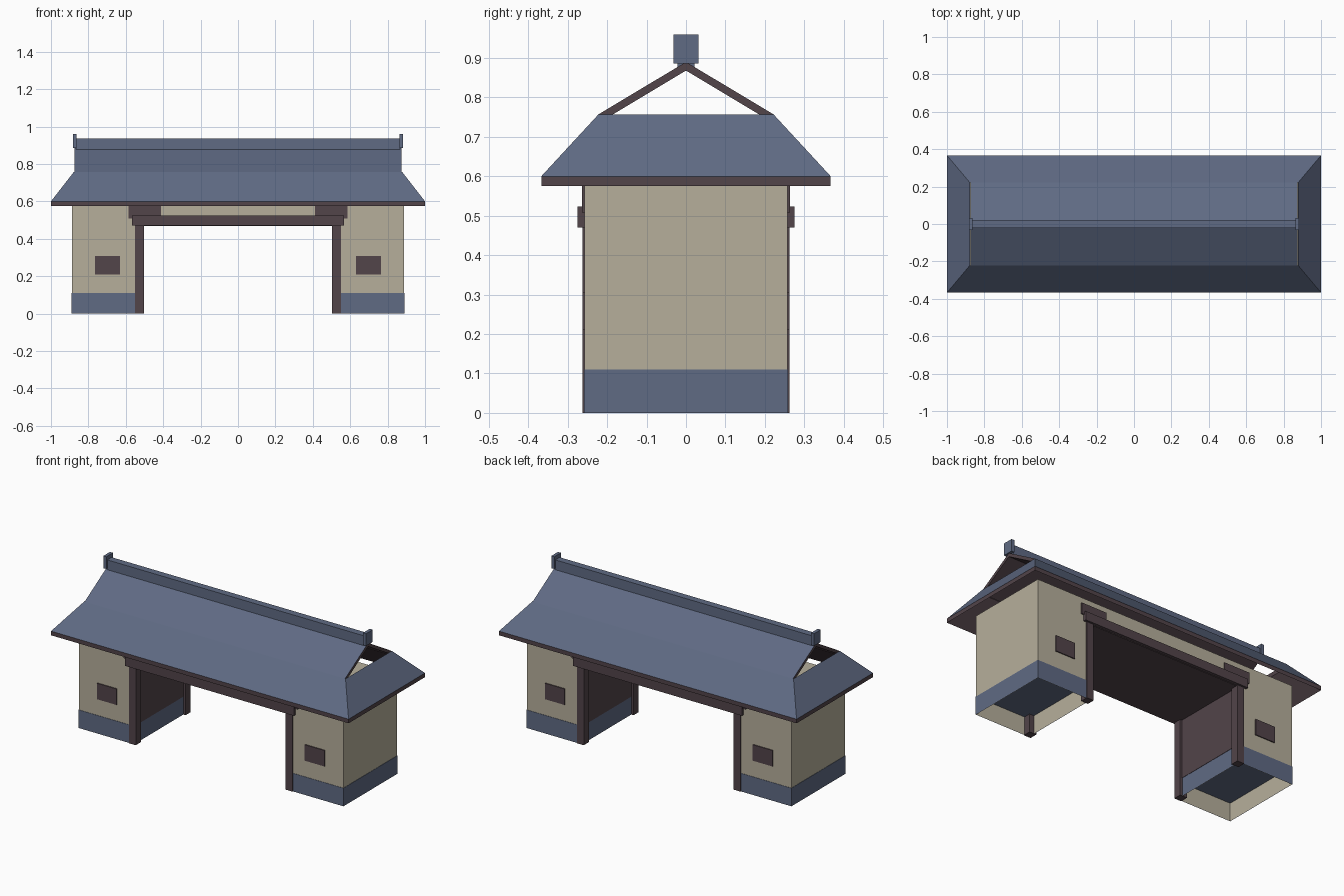
import bpy, bmesh

if "Cube" in bpy.data.objects:
    bpy.data.objects.remove(bpy.data.objects["Cube"])


def mat(name, rgb):
    m = bpy.data.materials.new(name)
    m.diffuse_color = (*rgb, 1)
    m.use_nodes = True
    m.node_tree.nodes["Principled BSDF"].inputs["Base Color"].default_value = m.diffuse_color
    return m


TILE = mat("blue_tile", (0.115, 0.145, 0.23))
PLASTER = mat("plaster", (0.47, 0.43, 0.33))
WOOD = mat("dark_wood", (0.085, 0.058, 0.068))


def finish(name, bm, *mats):
    bmesh.ops.recalc_face_normals(bm, faces=bm.faces)
    me = bpy.data.meshes.new(name)
    bm.to_mesh(me)
    bm.free()
    for m in mats:
        me.materials.append(m)
    ob = bpy.data.objects.new(name, me)
    bpy.context.collection.objects.link(ob)
    return ob


def box(name, x, y, z, m, open_bottom=False):
    x, y, z = sorted(x), sorted(y), sorted(z)
    bm = bmesh.new()
    bmesh.ops.create_cube(bm, size=1)
    for v in bm.verts:
        v.co = [r[0] + (c + 0.5) * (r[1] - r[0]) for r, c in zip((x, y, z), v.co)]
    bmesh.ops.recalc_face_normals(bm, faces=bm.faces)
    if open_bottom:
        low = [f for f in bm.faces if f.normal.z < -0.9]
        bmesh.ops.delete(bm, geom=low, context='FACES_ONLY')
    return finish(name, bm, m)


def roof_ring(name, lower, upper, drop):
    """Four-sided hipped skirt, tiled above and wooden below, open in the middle."""
    bm = bmesh.new()

    def loop(dims, dz):
        a, b, c = dims
        return [bm.verts.new((sx * a, sy * b, c - dz))
                for sx, sy in ((-1, -1), (1, -1), (1, 1), (-1, 1))]

    loops = [loop(lower, 0), loop(upper, 0), loop(upper, drop), loop(lower, drop)]
    for k in range(4):
        p, q = loops[k], loops[(k + 1) % 4]
        for i in range(4):
            j = (i + 1) % 4
            f = bm.faces.new((p[i], p[j], q[j], q[i]))
            f.material_index = 0 if k == 0 else 1
    return finish(name, bm, TILE, WOOD)


def roof_slab(name, side, half_x, ridge, eave, drop):
    """One sloping slab of the upper roof, extruded along x."""
    bm = bmesh.new()
    prof = [(ridge[0], ridge[1]), (eave[0], eave[1]),
            (eave[0], eave[1] - drop), (ridge[0], ridge[1] - drop)]
    a, b = ([bm.verts.new((x, side * y, z)) for y, z in prof]
            for x in (-half_x, half_x))
    for i in range(4):
        j = (i + 1) % 4
        f = bm.faces.new((a[i], a[j], b[j], b[i]))
        f.material_index = 0 if i == 0 else 1
    for end in (a, b):
        bm.faces.new(end).material_index = 1
    return finish(name, bm, TILE, WOOD)


# Gatehouse blocks with stone-blue base, inner panel
for s, side in ((-1, "left"), (1, "right")):
    box(f"{side}_wall", (s * 0.52, s * 0.888), (-0.257, 0.257), (0, 0.47), PLASTER, True)
    box(f"{side}_base", (s * 0.518, s * 0.89), (-0.259, 0.259), (0, 0.11), TILE, True)
    box(f"{side}_passage_panel", (s * 0.516, s * 0.522), (-0.25, 0.25), (0.11, 0.47), WOOD)
    for t, face in ((-1, "front"), (1, "back")):
        # Corner posts, brackets and small shutters
        box(f"{side}_{face}_post", (s * 0.503, s * 0.55), (t * 0.215, t * 0.263), (0, 0.47), WOOD)
        box(f"{side}_{face}_bracket", (s * 0.413, s * 0.585), (t * 0.22, t * 0.264), (0.508, 0.575), WOOD)
        box(f"{side}_{face}_shutter", (s * 0.632, s * 0.765), (t * 0.25, t * 0.263), (0.21, 0.307), WOOD)

# Upper wall band, passage ceiling and lintel beams
box("upper_wall", (-0.888, 0.888), (-0.257, 0.257), (0.47, 0.61), PLASTER)
box("passage_ceiling", (-0.52, 0.52), (-0.256, 0.256), (0.467, 0.475), WOOD)
for t, face in ((-1, "front"), (1, "back")):
    box(f"{face}_lintel", (-0.568, 0.568), (t * 0.225, t * 0.275), (0.47, 0.524), WOOD)

# Hipped skirt roof and gabled upper roof
roof_ring("skirt_roof", (1.0, 0.367, 0.60), (0.878, 0.222, 0.757), 0.025)
for t, face in ((-1, "front"), (1, "back")):
    roof_slab(f"{face}_upper_roof", t, 0.875, (0, 0.89), (0.222, 0.757), 0.022)

# Ridge and its end caps
box("ridge", (-0.865, 0.865), (-0.021, 0.021), (0.872, 0.937), TILE)
for s, side in ((-1, "left"), (1, "right")):
    box(f"{side}_ridge_cap", (s * 0.863, s * 0.883), (-0.032, 0.032), (0.886, 0.96), TILE)
